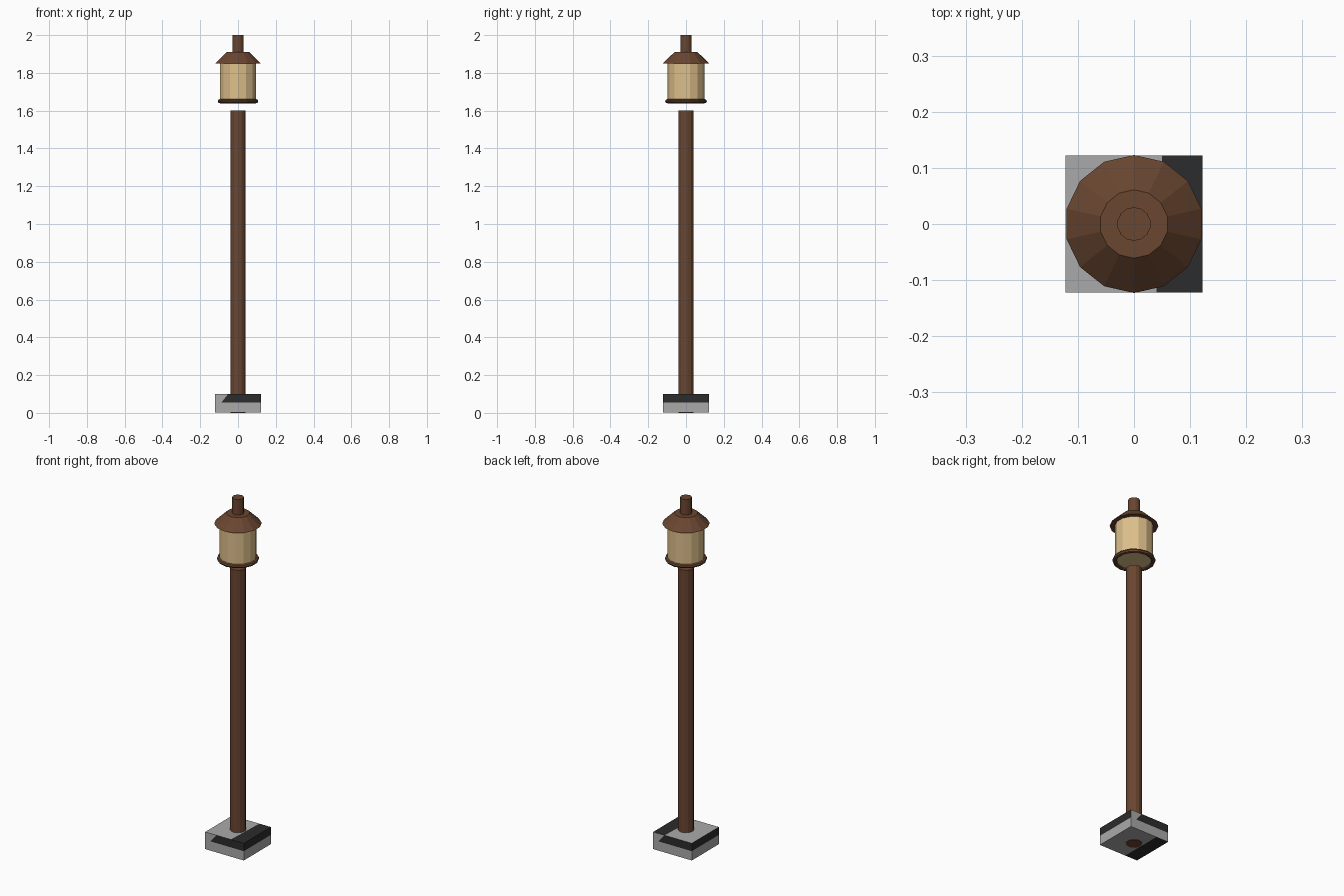
import bpy, bmesh, math
from mathutils import Vector

if "Cube" in bpy.data.objects:
    bpy.data.objects.remove(bpy.data.objects["Cube"], do_unlink=True)


def material(name, rgb):
    m = bpy.data.materials.new(name)
    m.use_nodes = True
    m.diffuse_color = (*rgb, 1)
    m.node_tree.nodes["Principled BSDF"].inputs["Base Color"].default_value = (*rgb, 1)
    return m


brown = material("brown wood", (0.144, 0.061, 0.03))
cream = material("cream glass", (0.73, 0.527, 0.262))
grey = material("grey stone", (0.4, 0.4, 0.4))
black = material("black stone", (0.025, 0.025, 0.025))
SIDES = 14


def finish(name, bm, *mats):
    bmesh.ops.recalc_face_normals(bm, faces=bm.faces)
    mesh = bpy.data.meshes.new(name)
    bm.to_mesh(mesh)
    bm.free()
    for m in mats:
        mesh.materials.append(m)
    obj = bpy.data.objects.new(name, mesh)
    bpy.context.collection.objects.link(obj)
    return obj


def ring(bm, r, z):
    # one polygon of vertices, with a corner on the y axis
    step = math.tau / SIDES
    return [bm.verts.new((r * math.sin(i * step), r * math.cos(i * step), z))
            for i in range(SIDES)]


def lathe(name, profile, mat, closed=False):
    bm = bmesh.new()
    rings = [ring(bm, r, z) for r, z in profile]
    pairs = list(zip(rings, rings[1:]))
    if closed:
        pairs.append((rings[-1], rings[0]))
    else:
        bm.faces.new(rings[0])
        bm.faces.new(rings[-1])
    for a, b in pairs:
        for i in range(SIDES):
            j = (i + 1) % SIDES
            bm.faces.new((a[i], a[j], b[j], b[i]))
    return finish(name, bm, mat)


# Turned parts
lathe("post", [(0.041, 0), (0.041, 1.6)], brown)
lathe("lamp_glass", [(0.097, 1.648), (0.097, 1.85)], cream)
lathe("roof", [(0.123, 1.85), (0.061, 1.91)], brown)
lathe("finial", [(0.03, 1.905), (0.03, 2.0)], brown)

# Rounded rim under the glass
rim = [(0.098 + 0.012 * math.cos(k * math.tau / 8), 1.65 + 0.011 * math.sin(k * math.tau / 8))
       for k in range(8)]
lathe("lamp_rim", rim, brown, closed=True)

# Stone base, split into grey and black areas
HALF, LOW, HIGH, BAND = 0.122, 0.002, 0.1, 0.055
bm = bmesh.new()
bmesh.ops.create_cube(bm, size=1)
for v in bm.verts:
    v.co = (v.co.x * 2 * HALF, v.co.y * 2 * HALF, LOW if v.co.z < 0 else HIGH)


def cut(point, normal, faces):
    edges = {e for f in faces for e in f.edges}
    verts = {v for f in faces for v in f.verts}
    bmesh.ops.bisect_plane(bm, geom=list(faces) + list(edges) + list(verts),
                           plane_co=point, plane_no=normal)


def facing(direction):
    bm.normal_update()
    return [f for f in bm.faces if f.normal.dot(Vector(direction)) > 0.9]


cut((0, 0, BAND), (0, 0, 1), bm.faces[:])
cut((0.045, 0, 0), (1, -0.04, 0), facing((0, 0, 1)))
cut((-0.045, 0, 0), (1, 0, 0), facing((0, 0, -1)))
for side in (-1, 1):
    # slanted end of the black band on the front and back
    cut((side * 0.088, 0, BAND), (1, 0, side * 0.8), facing((0, side, 0)))

bm.normal_update()
for f in bm.faces:
    c, n = f.calc_center_median(), f.normal
    if n.z > 0.9:
        dark = c.x > 0.045
    elif n.z < -0.9:
        dark = c.x < -0.045
    elif abs(n.x) > 0.9:
        dark = c.z > BAND
    else:
        s = 1 if n.y > 0 else -1
        dark = c.z > BAND and s * c.x < 0.088 - 0.8 * (c.z - BAND)
    f.material_index = int(dark)
finish("base", bm, grey, black)
